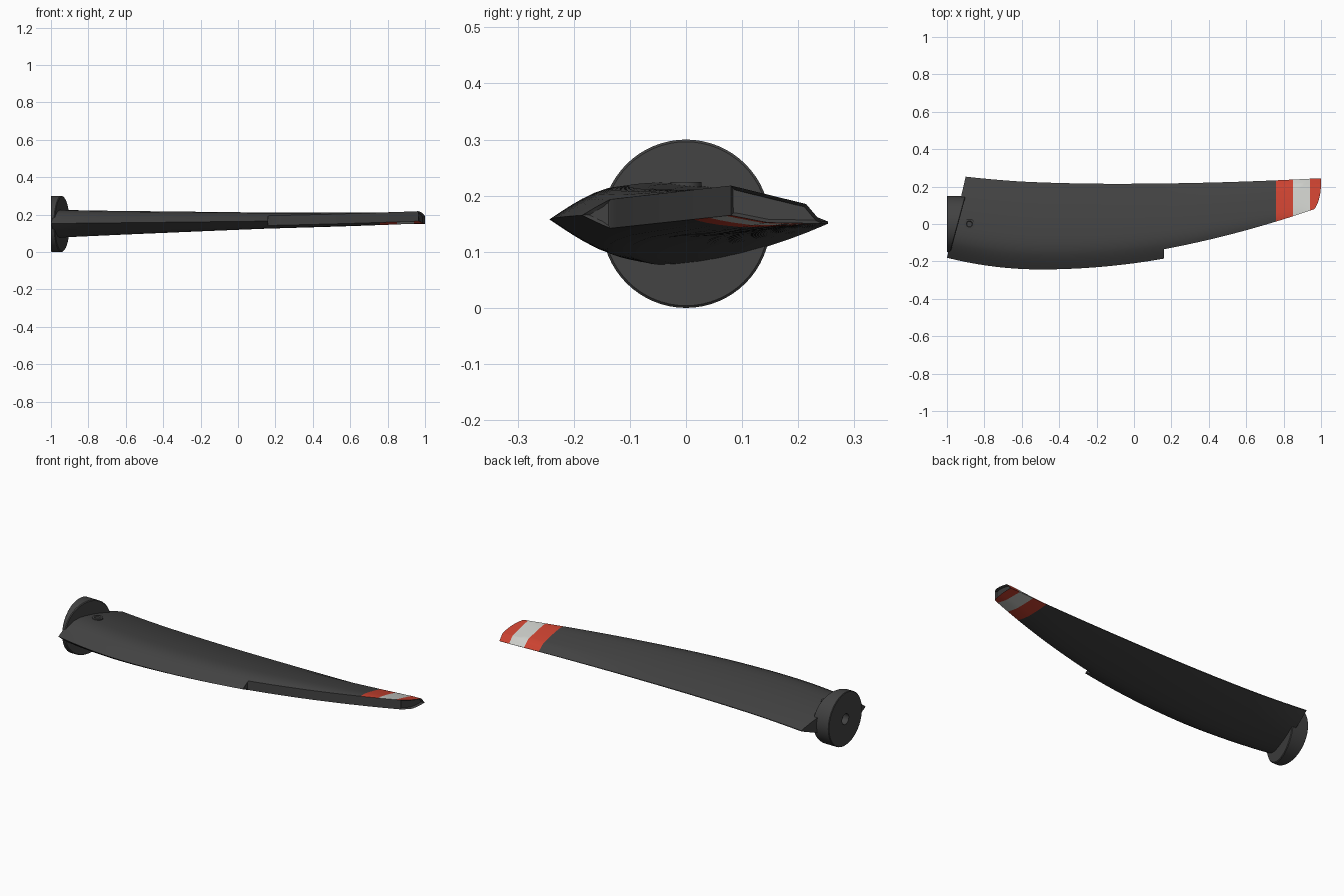
import bpy, bmesh, math
from mathutils import Vector

if "Cube" in bpy.data.objects:
    bpy.data.objects.remove(bpy.data.objects["Cube"])


def material(name, color):
    m = bpy.data.materials.new(name)
    m.use_nodes = True
    rgba = (*color, 1)
    m.diffuse_color = rgba
    m.node_tree.nodes["Principled BSDF"].inputs["Base Color"].default_value = rgba
    return m


GREY = material("dark grey", (0.055, 0.055, 0.055))
RED = material("signal red", (0.6, 0.055, 0.03))
WHITE = material("off white", (0.6, 0.61, 0.58))


def finish(bm, name, mats, angle=30):
    bmesh.ops.recalc_face_normals(bm, faces=bm.faces)
    me = bpy.data.meshes.new(name)
    bm.to_mesh(me)
    bm.free()
    ob = bpy.data.objects.new(name, me)
    bpy.context.collection.objects.link(ob)
    for m in mats:
        me.materials.append(m)
    bpy.ops.object.select_all(action="DESELECT")
    ob.select_set(True)
    bpy.context.view_layer.objects.active = ob
    bpy.ops.object.shade_smooth_by_angle(angle=math.radians(angle))
    return ob


# Blade planform and section rules
NOTCH, CUT, TIP = 0.16, 0.125, 0.965
FRACTIONS = [0, .02, .05, .085, CUT, .17, .22, .3, .38, .475, .56, .65, .75, .8425, .92, 1]
OUTER = [f for f in FRACTIONS if f >= CUT]


def trail(x):
    return 0.215 + (0.047 if x < -0.1 else 0.025) * (x + 0.1) ** 2


def lead(x):
    return -0.243 + (0.25 if x < -0.5 else 0.133) * (x + 0.5) ** 2


CUT_Y = lead(NOTCH) + CUT * (trail(NOTCH) - lead(NOTCH))


def foil(x, f):
    """Top and bottom height of the rounded section."""
    k = (x + 1) / (NOTCH + 1)
    g = math.sin(math.pi / 2 * f / 0.3) if f < 0.3 else 1 - ((f - 0.3) / 0.7) ** 1.8
    mid = 0.152 + 0.013 * k * (1 - f)
    edge = 0.002 * f
    return mid + (0.071 - 0.022 * k) * g + edge, mid - (0.075 - 0.04 * k) * g - edge


def inner_ring(x):
    top, bottom = [], []
    for f in FRACTIONS:
        sx = x + 0.1 * f * max(0, 1 - (x + 1) / 0.4)
        y = lead(x) + f * (trail(x) - lead(x))
        t, b = foil(x, f)
        top.append((sx, y, t))
        bottom.append((sx, y, b))
    return top + bottom[::-1]


def outer_ring(x, end=False):
    u = x - NOTCH
    y0 = CUT_Y + 0.188 * u + 0.0979 * u * u
    w = min(1, (y0 - CUT_Y) / (0.08 - CUT_Y))
    top, bottom = [], []
    for f in OUTER:
        s = (f - CUT) / (1 - CUT)
        sx = x + (1 - x) * (1 - (1 - s) ** 3) if end else x
        y = y0 + s * (trail(x) - y0)
        t, b = foil(NOTCH, f)
        tip_t = 0.218 - 0.04 * s if s < 0.825 else 0.185 - 0.19 * (s - 0.82)
        tip_b = 0.165 - 0.0325 * s if s < 0.4 else 0.152 - 0.003 * (s - 0.4)
        top.append((sx, y, t + (tip_t - t) * w))
        bottom.append((sx, y, b + (tip_b - b) * w))
    return top + bottom[::-1]


def loft(bm, rings, paint=None):
    loops = [[bm.verts.new(p) for p in r] for r in rings]
    n = len(loops[0])
    for a, b in zip(loops, loops[1:]):
        for j in range(n):
            k = (j + 1) % n
            face = bm.faces.new((a[j], a[k], b[k], b[j]))
            if paint and j < n - 1:
                face.material_index = paint(a[0].co.x)
    return loops


def stripe(x):
    return 2 if 0.845 < x < 0.935 else 1 if x > 0.755 else 0


# Blade: rounded inner length, blunt-nosed outer length, striped tip
bm = bmesh.new()
N = 22
inner = loft(bm, [inner_ring(-1 + (NOTCH + 1) * i / N) for i in range(N + 1)])
stations = [NOTCH + 0.06 * i for i in range(11)] + [0.79, 0.82, 0.85, 0.88, 0.91, 0.94]
outer = loft(bm, [outer_ring(x) for x in stations] + [outer_ring(TIP, True)], stripe)
bm.faces.new(inner[0])
c = FRACTIONS.index(CUT)
nose = bm.faces.new(inner[-1][:c + 1] + inner[-1][-c - 1:])
tip = bm.faces.new(outer[-1])
bmesh.ops.remove_doubles(bm, verts=bm.verts, dist=0.0004)
bmesh.ops.recalc_face_normals(bm, faces=bm.faces)
# Shallow pockets in the notch face and the tip
for face, depth in ((nose, 0.004), (tip, 0.012)):
    if face.is_valid:
        bmesh.ops.inset_region(bm, faces=[face], thickness=0.006, use_even_offset=False)
        bmesh.ops.translate(bm, verts=face.verts, vec=(-depth, 0, 0))
finish(bm, "propeller_blade", [GREY, RED, WHITE])

# Hub: disc with an oblique outer face and a shaft hole
SEG = 64


def hub_ring(r, x, slope=0):
    ring = []
    for i in range(SEG):
        a = math.tau * i / SEG
        y = r * math.cos(a)
        ring.append((x + slope * y, y, 0.15 + r * math.sin(a)))
    return ring


bm = bmesh.new()
loops = loft(bm, [hub_ring(0.03, -0.96), hub_ring(0.03, -1), hub_ring(0.147, -1),
                  hub_ring(0.15, -0.997), hub_ring(0.15, -0.944, 0.27),
                  hub_ring(0.146, -0.94, 0.27)])
bm.faces.new(loops[0])
bm.faces.new(loops[-1])
finish(bm, "hub_disc", [GREY])

# Fastener: raised ring with a sunken centre
bm = bmesh.new()
rings = []
for r, z in ((0.028, 0.215), (0.028, 0.224), (0.017, 0.224), (0.014, 0.219)):
    rings.append([Vector((-0.88 + r * math.cos(math.tau * i / 32),
                          r * math.sin(math.tau * i / 32), z)) for i in range(32)])
loops = loft(bm, rings)
bm.faces.new(loops[-1])
bm.faces.new(loops[0])
finish(bm, "root_fastener", [GREY])
